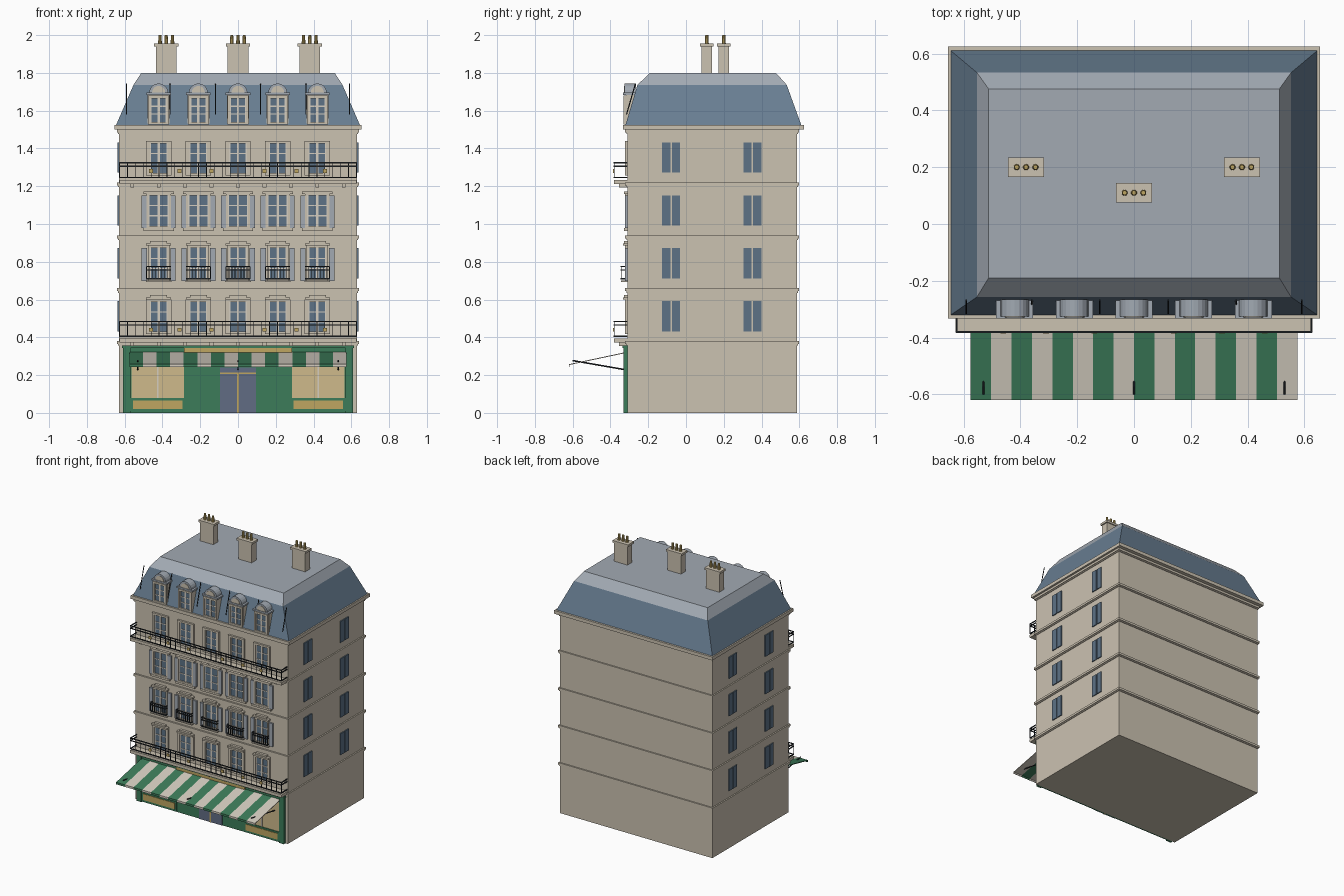
import bpy, bmesh, math
from mathutils import Vector, Matrix

if "Cube" in bpy.data.objects:
    bpy.data.objects.remove(bpy.data.objects["Cube"])


def material(name, rgb):
    m = bpy.data.materials.new(name)
    m.use_nodes = True
    m.diffuse_color = (*rgb, 1)
    m.node_tree.nodes["Principled BSDF"].inputs["Base Color"].default_value = (*rgb, 1)
    return m


stone = material("stone", (.60, .54, .44))
slate = material("slate", (.14, .21, .29))
zinc = material("zinc", (.36, .40, .45))
glass = material("window glass", (.11, .17, .24))
iron = material("dark iron", (.02, .025, .03))
green = material("shop green", (.045, .20, .10))
cream = material("cream", (.66, .61, .53))
gold = material("gold", (.52, .38, .12))
lit = material("lit shop glass", (.62, .49, .26))
door = material("door blue", (.12, .15, .23))

parts = {}


def part(name, mat):
    """Collect geometry of one named part in a shared bmesh."""
    return parts.setdefault(name, (bmesh.new(), mat))[0]


def box(name, mat, x, y, z):
    """Box from ranges x, y, z."""
    bm = part(name, mat)
    size = [b - a for a, b in (x, y, z)]
    mid = [(a + b) / 2 for a, b in (x, y, z)]
    bmesh.ops.create_cube(bm, size=1, matrix=Matrix.Translation(mid) @ Matrix.Diagonal((*size, 1)))


def rod(name, mat, a, b, r, sides=6, r2=None):
    a, b = Vector(a), Vector(b)
    d = b - a
    rot = d.to_track_quat('Z', 'Y').to_matrix().to_4x4()
    bmesh.ops.create_cone(part(name, mat), cap_ends=True, segments=sides, radius1=r,
                          radius2=r2 or r, depth=d.length,
                          matrix=Matrix.Translation((a + b) / 2) @ rot)


def extrude(name, mat, pts, move):
    """Polygon swept along a vector."""
    bm = part(name, mat)
    f = bm.faces.new([bm.verts.new(p) for p in pts])
    new = bmesh.ops.extrude_face_region(bm, geom=[f])["geom"]
    bmesh.ops.translate(bm, vec=move, verts=[v for v in new if isinstance(v, bmesh.types.BMVert)])


def span(c, h):
    return (c - h, c + h)


W, F, B = .63, -.31, .588          # half width, front and back walls
COLS = [-.42, -.21, 0, .21, .42]
FLOORS = [.38, .66, .94, 1.22]

# Walls, string courses and cornice
box("walls", stone, (-W, W), (F, B), (0, 1.5))
for z in FLOORS + [1.5]:
    box("string_course", stone, span(0, W + .01), (F - .012, B + .01), (z - .016, z))
    box("string_course", stone, span(0, W + .005), (F - .006, B + .005), (z - .024, z - .016))
box("cornice", stone, span(0, .655), (-.333, .625), (1.5, 1.525))


# Mansard roof: steep slate, then shallow zinc
def roof():
    bm = part("mansard_roof", slate)
    rings = []
    for hx, y0, y1, z in [(.645, -.32, .61, 1.525), (.553, -.257, .533, 1.737), (.512, -.19, .476, 1.8)]:
        rings.append([bm.verts.new((x, y, z)) for x, y in
                      [(-hx, y0), (hx, y0), (hx, y1), (-hx, y1)]])
    for k in range(2):
        for i in range(4):
            j = (i + 1) % 4
            f = bm.faces.new((rings[k][i], rings[k][j], rings[k + 1][j], rings[k + 1][i]))
            f.material_index = k
    bm.faces.new(rings[2]).material_index = 1


roof()


# Windows: glass plate, raised surround, glazing bars
def window(x, z0, z1, h, y=F, border=.018):
    box("window_glass", glass, span(x, h), (y - .005, y), (z0, z1))
    for s in (-1, 1):
        box("window_surround", stone, sorted((x + s * h, x + s * (h + border))), (y - .014, y), (z0, z1))
        box("glazing_bars", cream, span(x + s * (h - .003), .003), (y - .008, y), (z0, z1))
    box("window_surround", stone, span(x, h + border), (y - .014, y), (z1, z1 + .014))
    box("window_surround", stone, span(x, h + border), (y - .014, y), (z0 - .012, z0))
    box("glazing_bars", cream, span(x, .006), (y - .008, y), (z0, z1))
    for k in (1, 2):
        z = z0 + (z1 - z0) * k / 3
        box("glazing_bars", cream, span(x, h), (y - .008, y), span(z, .003))


for x in COLS:
    for i, base in enumerate(FLOORS):
        shuttered = i in (1, 2)
        z0, z1 = base + .05, base + (.212 if shuttered else .206)
        window(x, z0, z1, .054 if i == 2 else .047, border=.01 if shuttered else .02)
        if shuttered:
            for s in (-1, 1):
                box("shutter", zinc, span(x + s * .076, .014), (F - .013, F), (z0 - .012, z1))
        if i == 2:
            box("window_head", stone, span(x, .08), (F - .017, F), (z1 + .008, z1 + .02))
            box("window_sill", stone, span(x, .08), (F - .017, F), (z0 - .026, z0 - .012))
        if i < 2:
            box("window_head", stone, span(x, .066), (F - .024, F), (z1 + .014, z1 + .026))
            box("window_head", stone, span(x, .045), (F - .018, F), (z1 + .026, z1 + .038))

# Side windows on both end walls
for s in (-1, 1):
    for base in FLOORS:
        for yc in (-.079, .352):
            for d in (-.026, .026):
                box("side_window", glass, sorted((s * W, s * (W + .007))), span(yc + d, .022),
                    (base + .052, base + .212))


# Iron railings: front and two short returns
def railing(x, h, y, z0, z1, gap, r=.003):
    for z in (z0, z1, z1 - .018):
        box("railing", iron, span(x, h), span(y, r), span(z, r))
        for s in (-1, 1):
            box("railing", iron, span(x + s * (h - r), r), (y, F), span(z, r))
    n = round(2 * h / gap)
    for k in range(n + 1):
        box("railing", iron, span(x - h + 2 * h * k / n, r * .6), span(y, r * .6), (z0, z1))


for base in (FLOORS[0], FLOORS[3]):
    box("balcony_slab", stone, span(0, .628), (-.382, F), (base - .008, base + .014))
    railing(0, .627, -.38, base + .026, base + .104, .042)
    for k in range(9):
        box("balcony_bracket", stone, span(-.56 + .14 * k, .01), (-.355, F), (base - .026, base - .008))
    for x in (.14, .31, .46):
        for s in (-1, 1):
            box("railing_ornament", gold, span(s * x, .01), (-.386, -.38), span(base + .06, .01))
for x in COLS:
    box("small_balcony", stone, span(x, .068), (-.345, F), (FLOORS[1] + .034, FLOORS[1] + .042))
    railing(x, .064, -.343, FLOORS[1] + .05, FLOORS[1] + .115, .016)

# Dormers with rounded zinc hoods
for x in COLS:
    box("dormer", stone, span(x, .058), (-.318, -.24), (1.525, 1.685))
    window(x, 1.54, 1.665, .043, y=-.318, border=.013)
    box("dormer_cap", zinc, span(x, .065), (-.333, -.25), (1.684, 1.696))
    arc = [(x + .05 * math.cos(math.pi * k / 10), -.325, 1.694 + .05 * math.sin(math.pi * k / 10))
           for k in range(11)]
    extrude("dormer_hood", zinc, arc, (0, .06, 0))
    inner = [(x + (p[0] - x) * .7, -.329, 1.696 + (p[2] - 1.694) * .7) for p in arc]
    extrude("dormer_fan", stone, inner, (0, .006, 0))

# Thin roof rods
for x in (.12, .36, .59):
    for s in (-1, 1):
        rod("roof_rod", iron, (s * x, -.315, 1.58), (s * x, -.268, 1.742), .003)

# Chimneys with three pots each
for x, y in ((-.38, .2), (0, .11), (.38, .2)):
    box("chimney", stone, span(x, .055), span(y, .028), (1.79, 1.945))
    box("chimney_cap", stone, span(x, .064), span(y, .035), (1.94, 1.956))
    for d in (-.033, 0, .033):
        rod("chimney_pot", gold, (x + d, y, 1.95), (x + d, y, 2), .011, 10, .008)

# Shop front
box("shop_front", green, span(0, .61), (-.32, F), (0, .345))
box("shop_cornice", green, span(0, .615), (-.335, F), (.343, .358))
box("shop_sign", gold, span(0, .285), (-.328, F), (.318, .343))
box("shop_door", door, span(0, .095), (-.324, F), (0, .24))
box("door_trim", gold, span(0, .005), (-.328, F), (0, .21))
box("door_trim", gold, span(0, .095), (-.327, F), (.207, .213))
for s in (-1, 1):
    x = s * .425
    box("shop_window", lit, span(x, .14), (-.324, F), (.08, .3))
    box("shop_window_bar", cream, span(x, .004), (-.327, F), (.08, .3))
    box("shop_panel_frame", green, span(x, .145), (-.326, F), (.01, .078))
    box("shop_panel", gold, span(x, .132), (-.33, F), (.02, .066))
    box("shop_pilaster", green, span(s * .59, .02), (-.33, F), (0, .345))

# Striped awning and its arms
profile = [(-.318, .322), (-.62, .258), (-.62, .243), (-.616, .243), (-.616, .254), (-.318, .317)]
step = 1.15 / 16
for k in range(16):
    x = -.575 + step * k
    name, mat = (("awning_cream", cream), ("awning_green", green))[k % 2 == 0]
    extrude(name, mat, [(x, y, z) for y, z in profile], (step, 0, 0))
for x in (-.53, 0, .53):
    rod("awning_arm", iron, (x, -.318, .228), (x, -.6, .277), .004)

# Turn the collected parts into objects
for name, (bm, mat) in parts.items():
    bmesh.ops.recalc_face_normals(bm, faces=bm.faces)
    mesh = bpy.data.meshes.new(name)
    bm.to_mesh(mesh)
    bm.free()
    mesh.materials.append(mat)
    if name == "mansard_roof":
        mesh.materials.append(zinc)
    bpy.context.collection.objects.link(bpy.data.objects.new(name, mesh))
